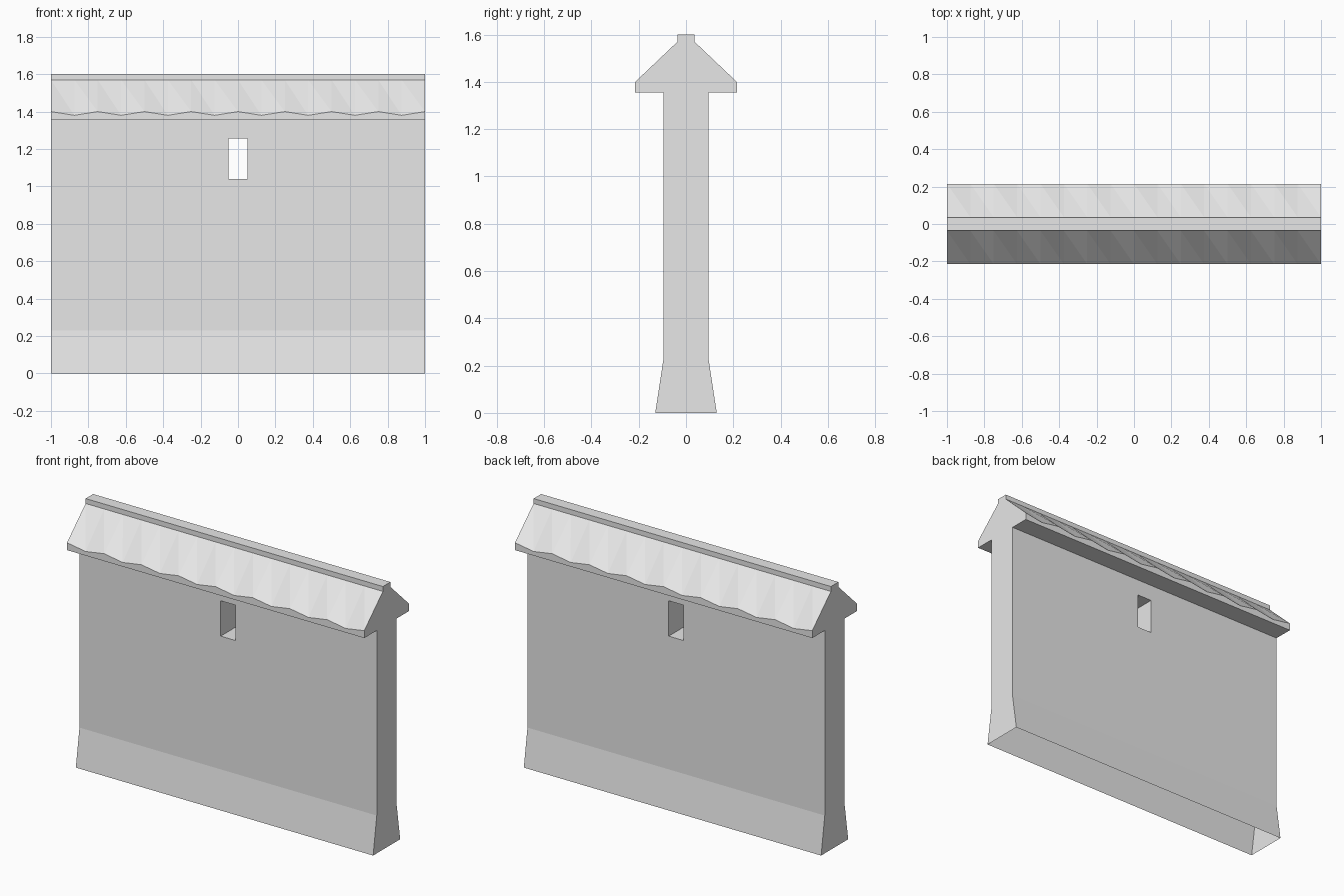
import bpy
import bmesh

cube = bpy.data.objects.get("Cube")
if cube:
    bpy.data.objects.remove(cube, do_unlink=True)

stone = bpy.data.materials.new("grey_stone")
stone.use_nodes = True
GREY = (0.8, 0.8, 0.8, 1)
stone.diffuse_color = GREY
stone.node_tree.nodes["Principled BSDF"].inputs["Base Color"].default_value = GREY

HALF = 1.0        # half length
WALL = 0.095      # half thickness of the wall
FOOT = 0.13       # half thickness at the ground
EAVE = 0.215      # half width of the roof
RIDGE = 0.036     # half width of the ridge
UNDER = 1.355     # underside of the roof


def finish(name, bm):
    bmesh.ops.remove_doubles(bm, verts=bm.verts, dist=0.0001)
    bmesh.ops.recalc_face_normals(bm, faces=bm.faces)
    mesh = bpy.data.meshes.new(name)
    bm.to_mesh(mesh)
    bm.free()
    mesh.materials.append(stone)
    obj = bpy.data.objects.new(name, mesh)
    bpy.context.collection.objects.link(obj)
    return obj


def face(bm, *points):
    return bm.faces.new([bm.verts.new(p) for p in points])


# Hollow wall with flared foot, open below, and a slot window through it
bm = bmesh.new()
xs = [-HALF, -0.05, 0.05, HALF]
zs = [0, 0.23, 1.04, 1.255, UNDER]
depth = [FOOT] + [WALL] * 4
for j in range(4):
    z0, z1, d0, d1 = zs[j], zs[j + 1], depth[j], depth[j + 1]
    for i in range(3):
        x0, x1 = xs[i], xs[i + 1]
        if (i, j) == (1, 2):
            # Window reveals
            corners = [(x0, z0), (x1, z0), (x1, z1), (x0, z1)]
            for a, b in zip(corners, corners[1:] + corners[:1]):
                face(bm, (a[0], -WALL, a[1]), (b[0], -WALL, b[1]),
                     (b[0], WALL, b[1]), (a[0], WALL, a[1]))
            continue
        for s in (-1, 1):
            face(bm, (x0, s * d0, z0), (x1, s * d0, z0),
                 (x1, s * d1, z1), (x0, s * d1, z1))
    for x in (-HALF, HALF):
        face(bm, (x, -d0, z0), (x, d0, z0), (x, d1, z1), (x, -d1, z1))
finish("wall", bm)

# Roof with scalloped eaves
bm = bmesh.new()
STEPS = 16
step = 2 * HALF / STEPS
for i in range(STEPS):
    x0, x1 = -HALF + i * step, -HALF + (i + 1) * step
    e0, e1 = (1.40, 1.38) if i % 2 == 0 else (1.38, 1.40)
    for s in (-1, 1):
        r0, r1 = (x0, s * RIDGE, 1.57), (x1, s * RIDGE, 1.57)
        l0, l1 = (x0, s * EAVE, e0), (x1, s * EAVE, e1)
        u0, u1 = (x0, s * EAVE, UNDER), (x1, s * EAVE, UNDER)
        w0, w1 = (x0, s * WALL, UNDER), (x1, s * WALL, UNDER)
        if s < 0:
            face(bm, r0, l0, l1)
            face(bm, r0, l1, r1)
        else:
            face(bm, r0, l0, r1)
            face(bm, l0, l1, r1)
        face(bm, l0, u0, u1, l1)
        face(bm, u0, w0, w1, u1)
    face(bm, (x0, -RIDGE, 1.57), (x1, -RIDGE, 1.57),
         (x1, RIDGE, 1.57), (x0, RIDGE, 1.57))
for x in (-HALF, HALF):
    half = [(EAVE, UNDER), (EAVE, 1.40), (RIDGE, 1.57)]
    face(bm, *[(x, y, z) for y, z in half],
         *[(x, -y, z) for y, z in reversed(half)],
         (x, -WALL, UNDER), (x, WALL, UNDER))
finish("roof", bm)

# Ridge cap
bm = bmesh.new()
bmesh.ops.create_cube(bm, size=1)
bmesh.ops.scale(bm, vec=(2 * HALF, 2 * RIDGE, 0.03), verts=bm.verts)
bmesh.ops.translate(bm, vec=(0, 0, 1.585), verts=bm.verts)
finish("ridge_cap", bm)
